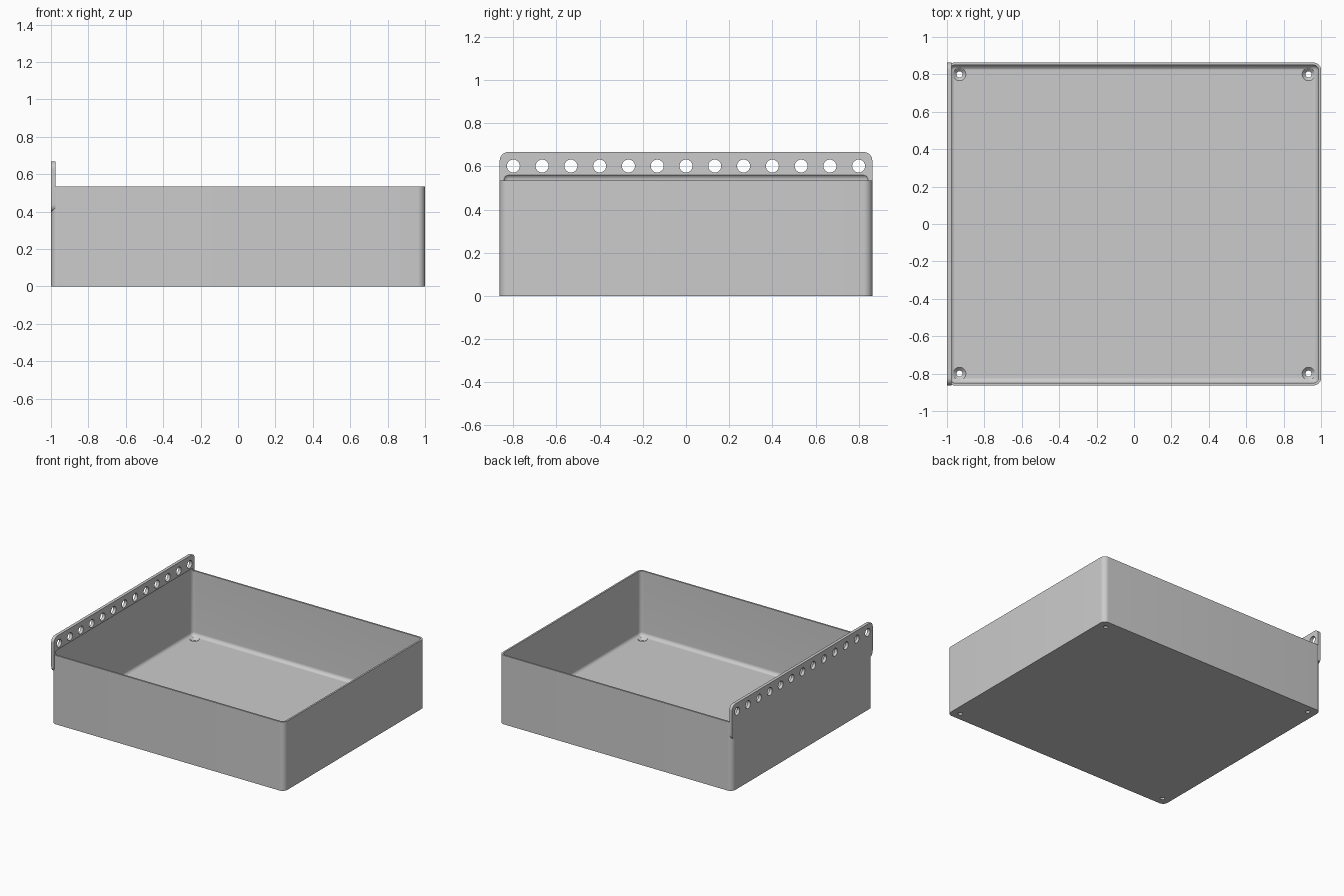
import bpy
import bmesh
from math import pi, cos, sin
from mathutils import Matrix

default = bpy.data.objects.get("Cube")
if default:
    bpy.data.objects.remove(default)

HALF_Y = 0.863       # half depth of the tray
RIM = 0.535          # height of the tray walls
WALL = 0.0135
FLOOR = 0.033
PLATE = 0.024        # thickness of the mounting flange
ROUND = 0.04

grey = bpy.data.materials.new("light grey")
grey.use_nodes = True
colour = (0.6, 0.6, 0.6, 1)
grey.diffuse_color = colour
grey.node_tree.nodes["Principled BSDF"].inputs["Base Color"].default_value = colour


def finish(name, bm):
    bmesh.ops.recalc_face_normals(bm, faces=bm.faces)
    mesh = bpy.data.meshes.new(name)
    bm.to_mesh(mesh)
    bm.free()
    obj = bpy.data.objects.new(name, mesh)
    bpy.context.collection.objects.link(obj)
    mesh.materials.append(grey)
    return obj


def rounded_block(name, low, high, radius, axis=None, segments=10):
    """Box with its edges along one axis rounded, or all of them."""
    bm = bmesh.new()
    bmesh.ops.create_cube(bm, size=1)
    for v in bm.verts:
        v.co = [(a + b) / 2 + c * (b - a) for a, b, c in zip(low, high, v.co)]
    edges = [e for e in bm.edges if axis is None or
             abs((e.verts[0].co - e.verts[1].co).normalized()[axis]) > 0.9]
    bmesh.ops.bevel(bm, geom=edges, offset=radius, segments=segments,
                    profile=0.5, affect='EDGES')
    return finish(name, bm)


def add_cone(bm, low, high, r_low, r_high, matrix):
    """Round cutter between two heights, then placed by the matrix."""
    move = Matrix.Translation((0, 0, (low + high) / 2))
    bmesh.ops.create_cone(bm, cap_ends=True, segments=32, radius1=r_low,
                          radius2=r_high, depth=high - low, matrix=matrix @ move)


def combine(target, tool, operation):
    mod = target.modifiers.new(operation.title(), 'BOOLEAN')
    mod.operation = operation
    mod.solver = 'EXACT'
    mod.object = tool
    bpy.context.view_layer.objects.active = target
    bpy.ops.object.modifier_apply(modifier=mod.name)
    bpy.data.objects.remove(tool)


# Tray body with rounded upright corners
tray = rounded_block("tray", (-1, -HALF_Y, 0), (1, HALF_Y, RIM), ROUND, axis=2)

# Mounting flange rising above one side
flange = rounded_block("flange", (-1, -HALF_Y, 0.397), (PLATE - 1, HALF_Y, 0.667),
                       ROUND, axis=0)
combine(tray, flange, 'UNION')

# Cavity, whose rounded top edge bites into the flange
inner_x, inner_y = 1 - WALL, HALF_Y - WALL
cavity = rounded_block("cavity", (-inner_x, -inner_y, FLOOR),
                       (inner_x, inner_y, 0.566), 0.028)
combine(tray, cavity, 'DIFFERENCE')

# Row of holes through the flange
bm = bmesh.new()
for i in range(13):
    place = Matrix.Translation((-1, -0.8 + i * 1.6 / 12, 0.602)) @ Matrix.Rotation(pi / 2, 4, 'Y')
    add_cone(bm, -0.1, 0.1, 0.03, 0.03, place)
combine(tray, finish("flange_holes", bm), 'DIFFERENCE')

# Countersunk screw holes in the floor corners: shanks, then heads
bores, sinks = bmesh.new(), bmesh.new()
for x in (-0.933, 0.933):
    for y in (-0.8, 0.8):
        place = Matrix.Translation((x, y, 0))
        add_cone(bores, -0.05, 0.1, 0.016, 0.016, place)
        add_cone(sinks, FLOOR - 0.02, FLOOR + 0.01, 0.014, 0.044, place)
combine(tray, finish("screw_bores", bores), 'DIFFERENCE')
combine(tray, finish("screw_sinks", sinks), 'DIFFERENCE')

# Smooth the rounded corners, keep the other edges sharp
bpy.ops.object.select_all(action='DESELECT')
tray.select_set(True)
bpy.context.view_layer.objects.active = tray
bpy.ops.object.shade_smooth_by_angle(angle=pi / 6)
